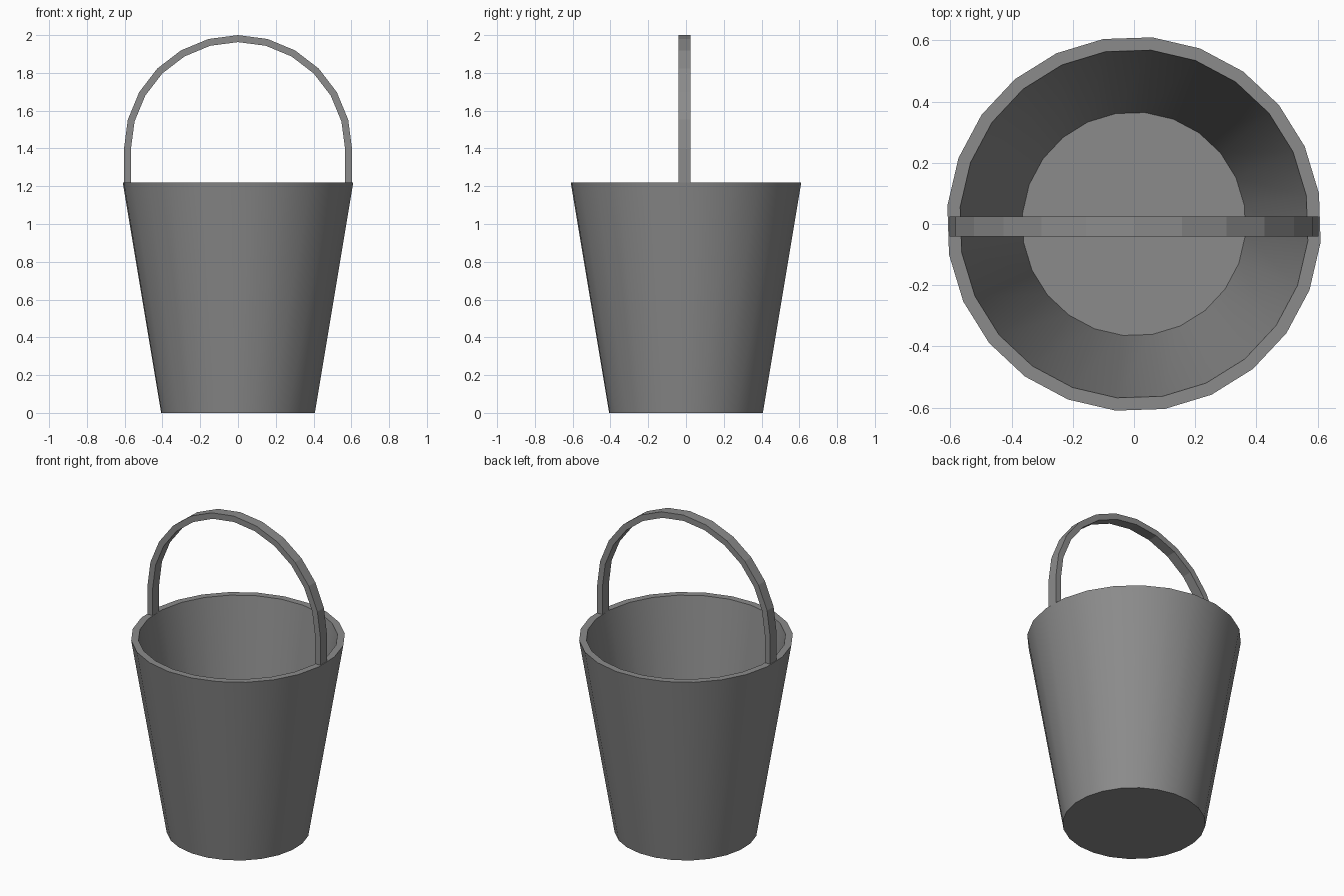
import bpy, bmesh
from math import sin, cos, pi, radians

if "Cube" in bpy.data.objects:
    bpy.data.objects.remove(bpy.data.objects["Cube"])

# Dark grey metal
metal = bpy.data.materials.new("dark_grey")
metal.diffuse_color = (0.26, 0.26, 0.26, 1)
metal.use_nodes = True
metal.node_tree.nodes["Principled BSDF"].inputs["Base Color"].default_value = metal.diffuse_color

def finish(name, bm):
    bmesh.ops.recalc_face_normals(bm, faces=bm.faces)
    mesh = bpy.data.meshes.new(name)
    bm.to_mesh(mesh)
    bm.free()
    mesh.materials.append(metal)
    obj = bpy.data.objects.new(name, mesh)
    bpy.context.collection.objects.link(obj)
    return obj

# Bucket body: 24-sided hollow tapered shell
SIDES, OFFSET = 24, radians(9.4)
profile = [(0.409, 0.0), (0.613, 1.22), (0.571, 1.22), (0.366, 0.02)]  # radius, height
bm = bmesh.new()
rings = [[bm.verts.new((r * cos(OFFSET + 2 * pi * i / SIDES),
                        r * sin(OFFSET + 2 * pi * i / SIDES), z))
          for i in range(SIDES)] for r, z in profile]
for a, b in zip(rings, rings[1:]):
    for i in range(SIDES):
        j = (i + 1) % SIDES
        bm.faces.new((a[i], a[j], b[j], b[i]))
bm.faces.new(rings[0])    # underside
bm.faces.new(rings[-1])   # inner floor
body = finish("bucket_body", bm)
bpy.context.view_layer.objects.active = body
body.select_set(True)
bpy.ops.object.shade_smooth_by_angle(angle=radians(30))

# Handle: flat strap with straight legs and a 12-segment arch
OUTER, INNER, CENTRE_Z, RIM_Z = 0.604, 0.567, 1.396, 1.22
path = [(1, 0, RIM_Z)]
path += [(cos(pi * i / 12), sin(pi * i / 12), CENTRE_Z) for i in range(13)]
path += [(-1, 0, RIM_Z)]
bm = bmesh.new()
sections = [[bm.verts.new((r * c, y, z + r * s))
             for r, y in ((OUTER, -0.041), (OUTER, 0.024), (INNER, 0.024), (INNER, -0.041))]
            for c, s, z in path]
for a, b in zip(sections, sections[1:]):
    for i in range(4):
        j = (i + 1) % 4
        bm.faces.new((a[i], a[j], b[j], b[i]))
bm.faces.new(sections[0])
bm.faces.new(sections[-1])
finish("handle", bm)
